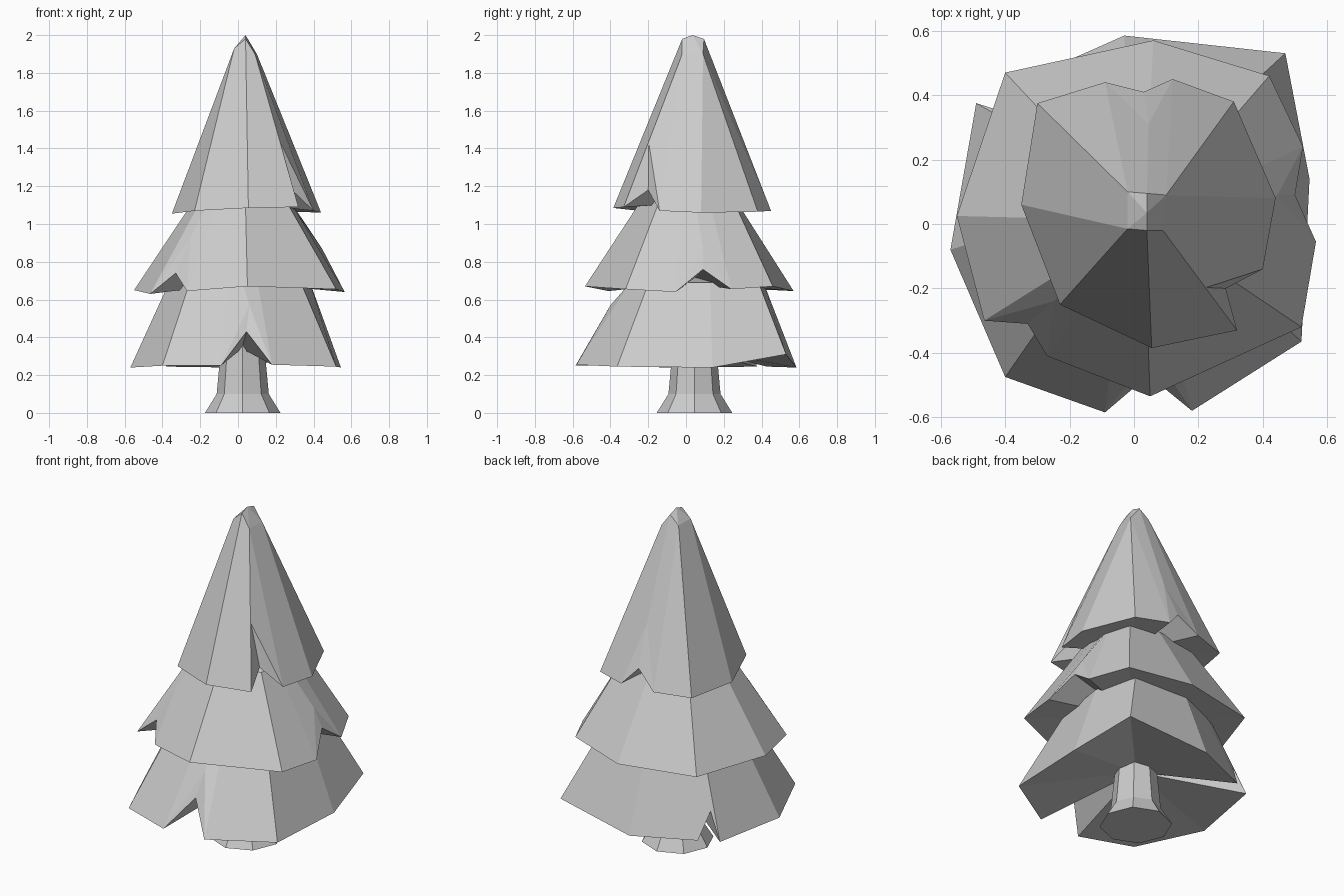
import bpy, bmesh
from mathutils import Matrix

if "Cube" in bpy.data.objects:
    bpy.data.objects.remove(bpy.data.objects["Cube"])


def tier(name, rim, creases, tops, apex, under):
    """Skirt of branches: columns rim -> (crease at a notch) -> top ring."""
    bm = bmesh.new()
    cache = {}

    def vert(p):
        key = tuple(round(c, 4) for c in p)
        if key not in cache:
            cache[key] = bm.verts.new(key)
        return cache[key]

    def face(*pts):
        vs = []
        for p in pts:
            v = vert(p)
            if v not in vs:
                vs.append(v)
        if len(vs) > 2:
            bm.faces.new(vs)

    n = len(rim)
    for i in range(n):
        j = (i + 1) % n
        a, b, ta, tb = rim[i], rim[j], tops[i], tops[j]
        if j in creases:
            face(a, b, creases[j])
            face(a, creases[j], tb, ta)
        elif i in creases:
            face(a, b, creases[i])
            face(creases[i], b, tb, ta)
        else:
            face(a, b, tb, ta)
        face(ta, tb, apex)
        face(b, a, under)
    bmesh.ops.recalc_face_normals(bm, faces=bm.faces)
    me = bpy.data.meshes.new(name)
    bm.to_mesh(me)
    bm.free()
    bpy.context.collection.objects.link(bpy.data.objects.new(name, me))


def taper(rim, creases, centre, k, z, wide):
    """Top ring scaled from the rim; notch columns use their neighbours' midpoint."""
    out = []
    for i, p in enumerate(rim):
        x, y = p[:2]
        if i in creases:
            q, r = rim[i - 1], rim[(i + 1) % len(rim)]
            x, y = (q[0] + r[0]) / 2, (q[1] + r[1]) / 2
        s = wide.get(i, k)
        out.append((centre[0] + (x - centre[0]) * s, centre[1] + (y - centre[1]) * s, z))
    return out


# Top tier with blunt six-point tip
tip = [(-.02, -.015, 1.93), (.04, -.02, 1.98), (.09, -.02, 1.9),
       (.10, .09, 1.9), (.04, .095, 1.98), (-.02, .10, 1.93)]
rim = [(-.23, -.25, 1.07), (.055, -.385, 1.085), (.32, -.33, 1.09), (.285, -.2, 1.18),
       (.40, -.14, 1.07), (.44, .08, 1.06), (.31, .38, 1.065), (.12, .45, 1.07),
       (.03, .41, 1.17), (-.09, .44, 1.07), (-.30, .375, 1.065), (-.35, .06, 1.055)]
tier("top_branches", rim, {3: (.225, -.197, 1.43), 8: (.045, .31, 1.4)},
     [tip[i] for i in (0, 1, 2, 2, 2, 3, 3, 3, 4, 5, 5, 0)],
     (.04, .035, 2.0), (.03, .02, 1.11))

# Middle tier
rim = [(-.27, -.41, .645), (.05, -.535, .67), (.52, -.32, .655), (.565, -.055, .64),
       (.50, .09, .76), (.525, .24, .655), (.42, .46, .67), (.06, .57, .645),
       (-.40, .47, .65), (-.55, .025, .65), (-.465, -.30, .63), (-.33, -.31, .74)]
cr = {4: (.445, .09, .87), 11: (-.25, -.24, .93)}
tier("middle_branches", rim, cr,
     taper(rim, cr, (.03, .01), .46, 1.12, {5: .5, 6: .54, 8: .5}),
     (.03, .02, 1.2), (.02, .02, .69))

# Bottom tier
rim = [(-.09, -.585, .25), (.045, -.47, .43), (.18, -.58, .255), (.52, -.365, .245),
       (.545, .14, .24), (.47, .53, .31), (-.03, .585, .24), (-.38, .43, .245),
       (-.41, .35, .40), (-.49, .375, .245), (-.57, -.08, .24), (-.40, -.475, .25)]
cr = {1: (.06, -.40, .57), 8: (-.37, .32, .52)}
tier("bottom_branches", rim, cr,
     taper(rim, cr, (0, .1), .64, .69, {0: .58, 1: .56, 2: .58, 4: .7, 5: .66}),
     (.03, .06, .75), (.02, .04, .34))

# Trunk: flared eight-sided cones stacked
bm = bmesh.new()
for r1, r2, z1, z2 in ((.2, .138, 0, .1), (.138, .11, .1, .4)):
    bmesh.ops.create_cone(bm, cap_ends=True, segments=8, radius1=r1, radius2=r2,
                          depth=z2 - z1, matrix=Matrix.Translation((.025, .045, (z1 + z2) / 2)))
inner = [f for f in bm.faces if len(f.verts) == 8 and abs(f.calc_center_median().z - .1) < .01]
bmesh.ops.delete(bm, geom=inner, context='FACES_ONLY')
bmesh.ops.remove_doubles(bm, verts=bm.verts, dist=.001)
bmesh.ops.recalc_face_normals(bm, faces=bm.faces)
me = bpy.data.meshes.new("trunk")
bm.to_mesh(me)
bm.free()
bpy.context.collection.objects.link(bpy.data.objects.new("trunk", me))
